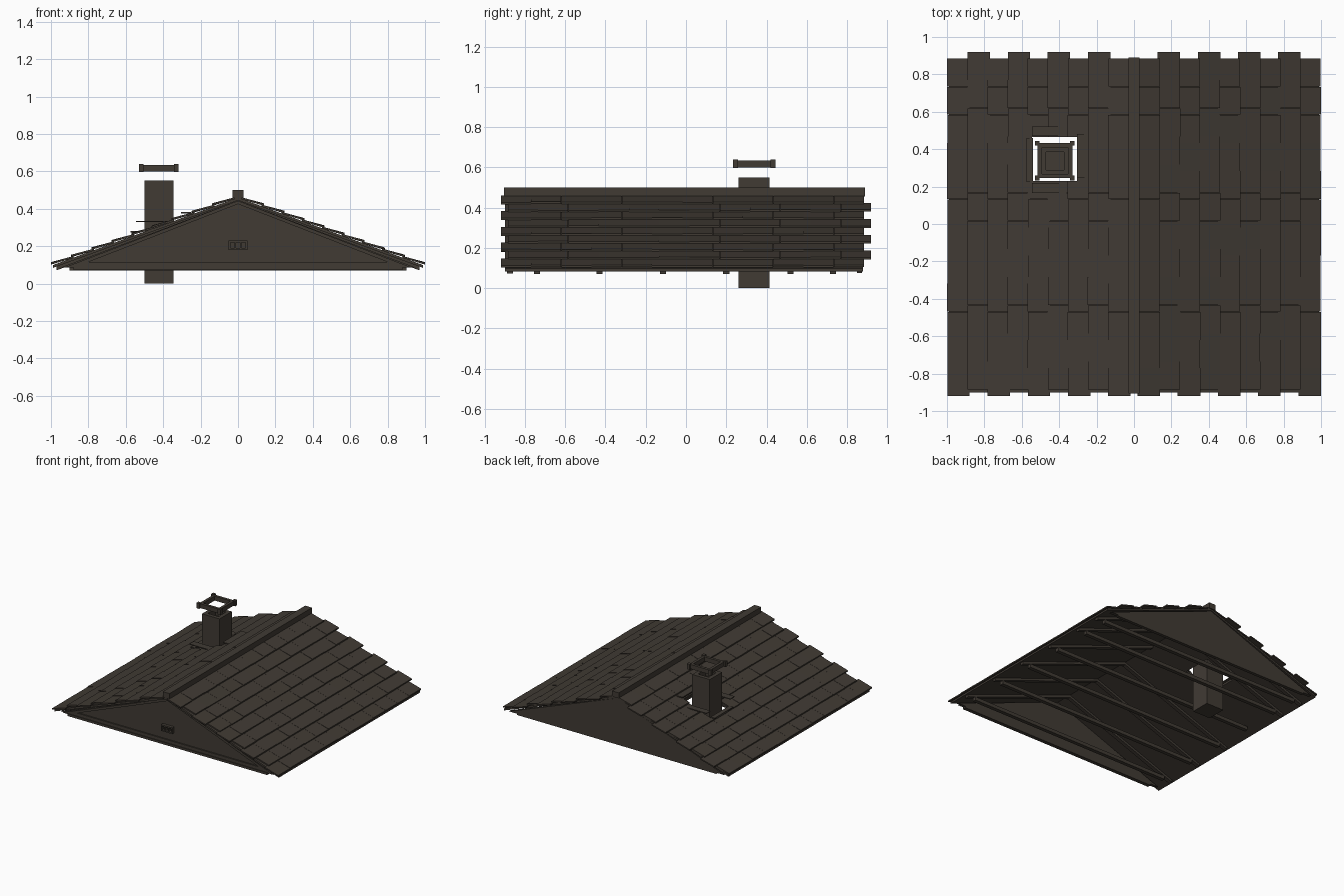
import bpy, random

if "Cube" in bpy.data.objects:
    bpy.data.objects.remove(bpy.data.objects["Cube"])

random.seed(4)
mat = bpy.data.materials.new("dark brown timber")
mat.diffuse_color = (0.052, 0.043, 0.034, 1)
mat.use_nodes = True
mat.node_tree.nodes["Principled BSDF"].inputs["Base Color"].default_value = mat.diffuse_color

RIDGE, SLOPE = 0.445, 0.365
QUADS = [(0, 3, 2, 1), (4, 5, 6, 7), (0, 1, 5, 4), (1, 2, 6, 5), (2, 3, 7, 6), (3, 0, 4, 7)]


class Part:
    """Collects boxes, sloped slabs and prisms into one object."""
    def __init__(self, name):
        self.name, self.v, self.f = name, [], []

    def hexa(self, pts):
        n = len(self.v)
        self.v += pts
        self.f += [tuple(n + i for i in q) for q in QUADS]

    def box(self, x0, x1, y0, y1, z0, z1):
        self.hexa([(x, y, z) for z in (z0, z1)
                   for x, y in ((x0, y0), (x1, y0), (x1, y1), (x0, y1))])

    def slab(self, x0, x1, y0, y1, low, thick):
        """Slab following the roof pitch; low(|x|) is its height over the pitch line."""
        def z(x):
            return RIDGE - SLOPE * abs(x) + low(abs(x))
        self.hexa([(x, y, z(x) + t) for t in (0, thick)
                   for x, y in ((x0, y0), (x1, y0), (x1, y1), (x0, y1))])

    def prism(self, profile, y0, y1):
        n, k = len(self.v), len(profile)
        self.v += [(x, y, z) for y in (y0, y1) for x, z in profile]
        self.f += [tuple(range(n, n + k)), tuple(range(n + 2 * k - 1, n + k - 1, -1))]
        self.f += [(n + i, n + k + i, n + k + (i + 1) % k, n + (i + 1) % k) for i in range(k)]

    def done(self):
        me = bpy.data.meshes.new(self.name)
        me.from_pydata(self.v, [], self.f)
        me.materials.append(mat)
        me.validate()
        ob = bpy.data.objects.new(self.name, me)
        bpy.context.collection.objects.link(ob)


HOLE = (-0.545, -0.305, 0.23, 0.465)


def around_hole(x0, x1, y0, y1):
    """Split a rectangle so that it leaves the chimney opening free."""
    hx0, hx1, hy0, hy1 = HOLE
    if x1 <= hx0 or x0 >= hx1 or y1 <= hy0 or y0 >= hy1:
        return [(x0, x1, y0, y1)]
    a, b = max(x0, hx0), min(x1, hx1)
    rects = [(x0, a, y0, y1), (b, x1, y0, y1), (a, b, y0, hy0), (a, b, hy1, y1)]
    return [r for r in rects if r[1] - r[0] > 1e-4 and r[3] - r[2] > 1e-4]


# roof deck, both pitches
deck = Part("roof_deck")
for x0, x1 in ((-0.99, 0), (0, 0.99)):
    for r in around_hole(x0, x1, -0.90, 0.88):
        deck.slab(*r, lambda x: 0, 0.015)
deck.done()

# shingle courses, alternate rows shifted sideways
ROWS, PITCH, COUNT = 9, 0.1075, 12
for side, label in ((-1, "left"), (1, "right")):
    sh = Part("shingles_" + label)
    for row in range(ROWS):
        outer = 1.0 - row * PITCH
        inner = max(outer - PITCH - 0.014, 0.01)
        start = -0.92 if row % 2 == 0 else -0.885
        width = 1.805 / COUNT
        edges = [start + i * width for i in range(COUNT + 1)]
        for i in range(COUNT):
            lift, drop = random.uniform(0, 0.004), random.uniform(-0.003, 0)
            out = outer + drop
            xs = sorted((side * inner, side * out))

            def low(x, a=inner, b=out, lift=lift):
                return 0.013 + (0.008 + lift) * (x - a) / (b - a)
            for r in around_hole(xs[0], xs[1], edges[i], edges[i + 1] - 0.001):
                sh.slab(*r, low, 0.010)
    sh.done()

# ridge cap
ridge = Part("ridge_cap")
ridge.box(-0.03, 0.03, -0.905, 0.89, 0.455, 0.50)
ridge.done()

# rafters and ceiling ties
rafters, ties = Part("rafters"), Part("ceiling_ties")
for y in (-0.74, -0.43, -0.115, 0.20, 0.52, 0.73):
    if not 0.15 < y < 0.3:
        rafters.slab(-0.97, 0, y - 0.015, y + 0.015, lambda x: -0.02, 0.02)
    rafters.slab(0, 0.97, y - 0.015, y + 0.015, lambda x: -0.02, 0.02)
    ties.box(-0.9, 0.9, y - 0.015, y + 0.015, 0.07, 0.098)
rafters.done()
ties.done()

# gable walls; the front has a raised border around a panel
gable = Part("gable_walls")
outer = [(-0.95, 0.085), (0.95, 0.085), (0, 0.443)]
gable.prism(outer, -0.875, -0.86)
gable.prism(outer, 0.85, 0.875)
gable.done()
trim = Part("gable_trim")
big = [(-0.93, 0.085), (0.93, 0.085), (0, 0.443)]
small = [(-0.80, 0.115), (0.80, 0.115), (0, 0.425)]
for i in range(3):
    j = (i + 1) % 3
    trim.prism([big[i], big[j], small[j], small[i]], -0.885, -0.875)
trim.box(-0.88, 0.88, -0.89, -0.86, 0.072, 0.09)
trim.box(-0.88, 0.88, 0.85, 0.875, 0.075, 0.09)
trim.done()

# gable vent: frame with upright slats
vent = Part("gable_vent")
vent.box(-0.05, 0.05, -0.90, -0.87, 0.18, 0.19)
vent.box(-0.05, 0.05, -0.90, -0.87, 0.22, 0.23)
for x in (-0.045, -0.015, 0.015, 0.045):
    vent.box(x - 0.005, x + 0.005, -0.898, -0.87, 0.185, 0.225)
vent.done()

# chimney stack with a recessed flue
stack = Part("chimney_stack")
stack.box(-0.50, -0.345, 0.26, 0.415, 0, 0.50)
for b in ((-0.50, -0.47, 0.26, 0.415), (-0.375, -0.345, 0.26, 0.415),
          (-0.47, -0.375, 0.26, 0.29), (-0.47, -0.375, 0.385, 0.415)):
    stack.box(*b, 0.50, 0.55)
stack.done()

# chimney cap: open frame with corner blocks, floating over the stack
cap = Part("chimney_cap")
for y in (0.245, 0.410):
    cap.box(-0.515, -0.33, y, y + 0.022, 0.60, 0.635)
for x in (-0.515, -0.352):
    cap.box(x, x + 0.022, 0.245, 0.432, 0.60, 0.635)
for x in (-0.53, -0.343):
    for y in (0.233, 0.419):
        cap.box(x, x + 0.025, y, y + 0.025, 0.597, 0.64)
cap.done()

# flat flashing strips around the opening
fl = Part("chimney_flashing")
fl.box(-0.545, -0.36, 0.47, 0.52, 0.328, 0.334)
fl.box(-0.545, -0.36, 0.165, 0.22, 0.328, 0.334)
fl.box(-0.305, -0.25, 0.245, 0.48, 0.374, 0.382)
fl.box(-0.575, -0.54, 0.225, 0.46, 0.272, 0.280)
fl.done()
